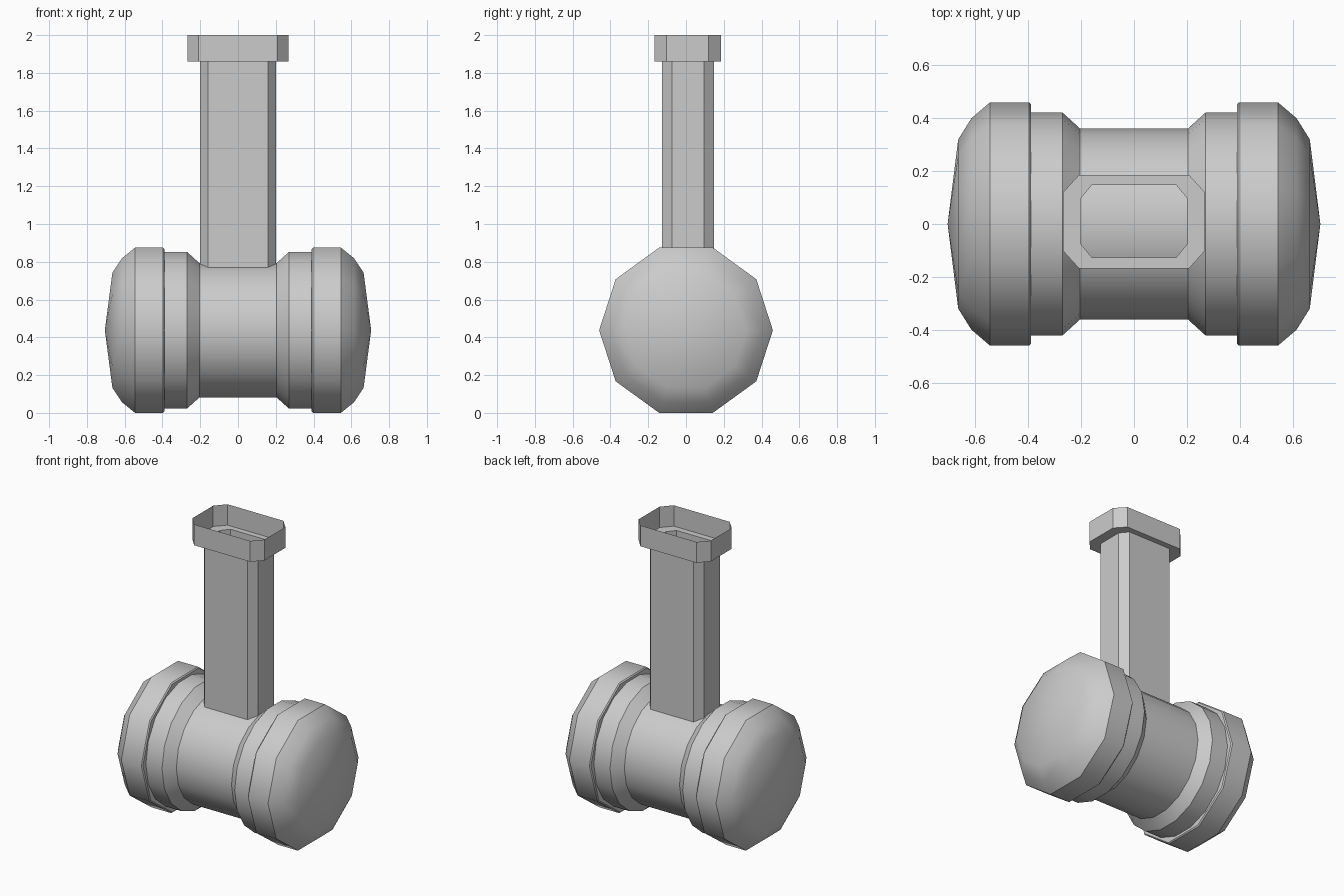
import bpy, bmesh, math

cube = bpy.data.objects.get("Cube")
if cube:
    bpy.data.objects.remove(cube)

grey = bpy.data.materials.new("mid grey")
grey.use_nodes = True
colour = (0.6, 0.6, 0.6, 1)
grey.diffuse_color = colour
grey.node_tree.nodes["Principled BSDF"].inputs["Base Color"].default_value = colour

AXIS_Z = 0.4375


def finish(bm, name):
    bmesh.ops.recalc_face_normals(bm, faces=bm.faces)
    mesh = bpy.data.meshes.new(name)
    bm.to_mesh(mesh)
    bm.free()
    mesh.materials.append(grey)
    obj = bpy.data.objects.new(name, mesh)
    bpy.context.collection.objects.link(obj)
    return obj


def lathe_x(name, profile, sides, sharp):
    """Turn (x, radius) points about the head axis; rings listed in sharp stay crisp."""
    bm = bmesh.new()
    rings = []
    for x, r in profile:
        if r == 0:
            rings.append([bm.verts.new((x, 0, AXIS_Z))] * sides)
        else:
            rings.append([bm.verts.new((x, r * math.cos(a), AXIS_Z + r * math.sin(a)))
                          for a in (2 * math.pi * i / sides for i in range(sides))])
    for a, b in zip(rings, rings[1:]):
        for i in range(sides):
            j = (i + 1) % sides
            corners = list(dict.fromkeys((a[i], a[j], b[j], b[i])))
            bm.faces.new(corners).smooth = True
    for k in sharp:
        for i in range(sides):
            edge = bm.edges.get((rings[k][i], rings[k][(i + 1) % sides]))
            edge.smooth = False
    return finish(bm, name)


# Waisted barrel between the two striking ends
half = [(0.205, 0.362), (0.27, 0.421), (0.42, 0.421)]
barrel = [(-x, r) for x, r in reversed(half)] + half
lathe_x("head_barrel", barrel, 18, range(1, 5))

# Ten-sided domed striking ends
cap = [(0.39, 0), (0.39, 0.453), (0.397, 0.46), (0.545, 0.46),
       (0.615, 0.40), (0.665, 0.32), (0.705, 0)]
for side, label in ((1, "left"), (-1, "right")):
    lathe_x("head_cap_" + label, [(side * x, r) for x, r in cap], 10, (1, 2, 3))


def octagon(bm, hx, y0, y1, cx, cy, z):
    """Rectangle with cut corners."""
    pts = [(hx, y0 + cy), (hx, y1 - cy), (hx - cx, y1), (cx - hx, y1),
           (-hx, y1 - cy), (-hx, y0 + cy), (cx - hx, y0), (hx - cx, y0)]
    return [bm.verts.new((x, y, z)) for x, y in pts]


# Hollow handle, stepping out into an open collar at the top
bm = bmesh.new()
shaft = (0.202, -0.127, 0.148, 0.043, 0.052)
collar = (0.268, -0.168, 0.186, 0.06, 0.066)
loops = [octagon(bm, *shaft, 0.74), octagon(bm, *shaft, 1.86),
         octagon(bm, *collar, 1.86), octagon(bm, *collar, 2.0)]
for a, b in zip(loops, loops[1:]):
    for i in range(8):
        j = (i + 1) % 8
        bm.faces.new((a[i], a[j], b[j], b[i]))
finish(bm, "handle")
